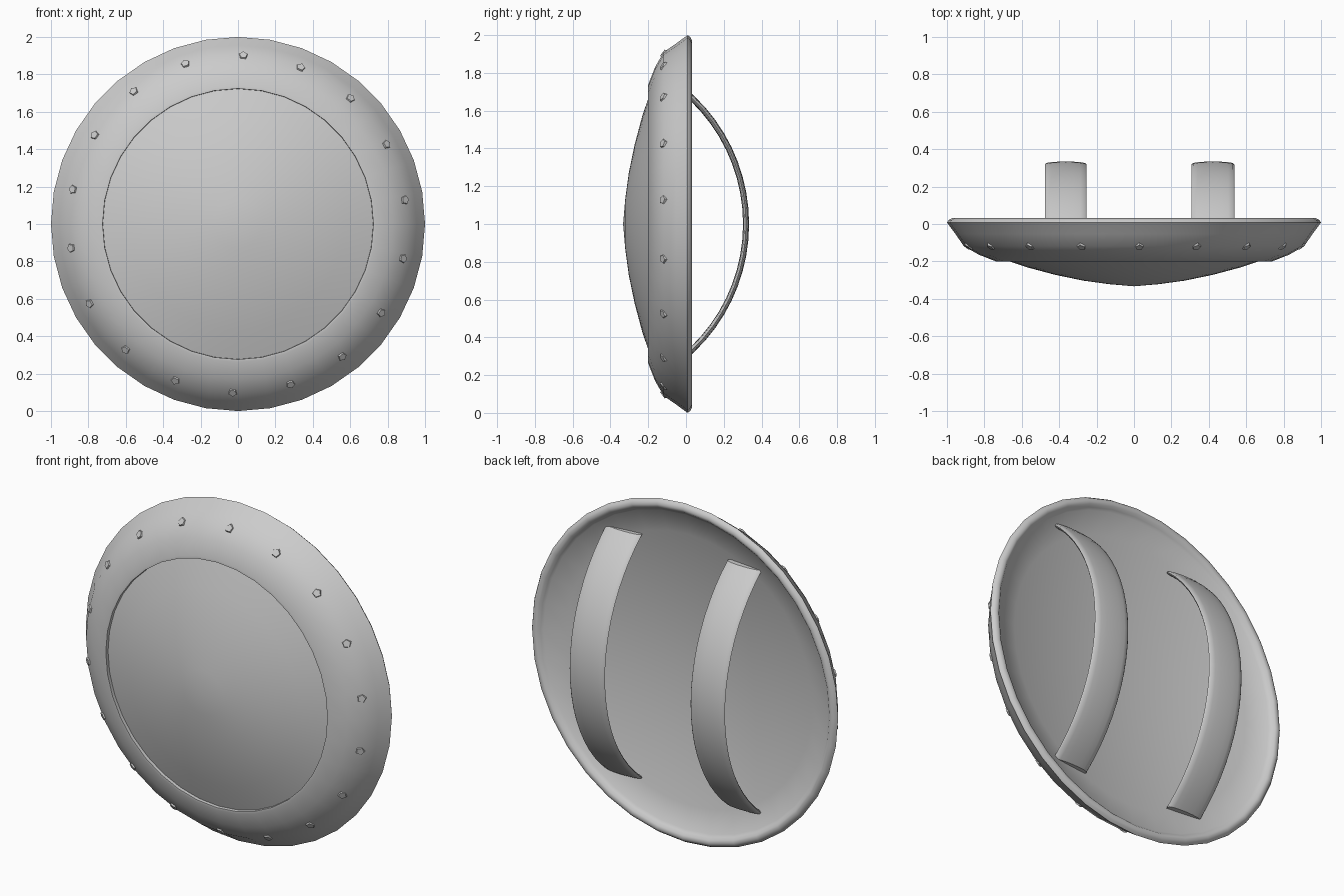
import bpy, bmesh, math
from mathutils import Vector, Matrix

if "Cube" in bpy.data.objects:
    bpy.data.objects.remove(bpy.data.objects["Cube"])

CENTRE = Vector((0, 0, 1))


def finish(name, bm, angle=35):
    bmesh.ops.recalc_face_normals(bm, faces=bm.faces[:])
    me = bpy.data.meshes.new(name)
    bm.to_mesh(me)
    bm.free()
    ob = bpy.data.objects.new(name, me)
    bpy.context.collection.objects.link(ob)
    bpy.ops.object.select_all(action='DESELECT')
    ob.select_set(True)
    bpy.context.view_layer.objects.active = ob
    bpy.ops.object.shade_smooth_by_angle(angle=math.radians(angle))
    return ob


def lathe(name, profile, sides, angle=35):
    """Spin (radius, y) points about the shield's front-back axis."""
    bm = bmesh.new()
    rings = []
    for r, y in profile:
        if r == 0:
            rings.append([bm.verts.new(CENTRE + Vector((0, y, 0)))])
        else:
            rings.append([bm.verts.new(CENTRE + Vector((
                r * math.sin(2 * math.pi * i / sides), y,
                r * math.cos(2 * math.pi * i / sides)))) for i in range(sides)])
    for a, b in zip(rings, rings[1:]):
        for i in range(sides):
            j = (i + 1) % sides
            quad = [a[i % len(a)], a[j % len(a)], b[j % len(b)], b[i % len(b)]]
            bm.faces.new(list(dict.fromkeys(quad)))
    return finish(name, bm, angle)


# Shield body: curved outer band, rounded rim and shallow hollow back
back = [(r, -0.125 + 0.125 * (r / 0.93) ** 2)
        for r in (0.93, 0.8, 0.68, 0.55, 0.41, 0.27, 0.13, 0)]
lathe("shield_body", [(0.722, -0.17), (0.724, -0.2), (0.738, -0.2), (0.83, -0.164),
                      (0.91, -0.118), (0.955, -0.053), (1.0, 0.008), (0.99, 0.022),
                      (0.972, 0.031), (0.955, 0.025), (0.942, 0.012)] + back, 36, 50)

# Front dome, set inside the band
lathe("front_dome", [(0.724, -0.18), (0.57, -0.232), (0.42, -0.272),
                     (0.27, -0.303), (0.13, -0.322), (0, -0.333)], 48)

# Low pentagonal rivets around the band
bm = bmesh.new()
for k in range(18):
    t = math.radians(88.2 - 20 * k)
    out = Vector((math.cos(t), 0, math.sin(t)))
    normal = (out * 0.6 + Vector((0, -0.8, 0))).normalized()
    side = Vector((0, 1, 0)).cross(out).normalized()
    up = normal.cross(side)
    m = Matrix((side, up, normal)).transposed().to_4x4()
    m.translation = CENTRE + out * 0.9 + Vector((0, -0.118, 0)) - normal * 0.004
    bmesh.ops.create_cone(bm, cap_ends=True, segments=5, radius1=0.034,
                          radius2=0.022, depth=0.028, matrix=m)
finish("rivets", bm, 20)


def strap(name, x, width):
    """Flattened oval swept along an arc, ends cut level."""
    bm = bmesh.new()
    R, n, m = 0.92, 20, 16
    cy = 0.318 - R
    end = math.asin(0.72 / R)
    rings = []
    for i in range(n + 1):
        a = -end + 2 * end * i / n
        ring = []
        for k in range(m):
            s = 2 * math.pi * k / m
            u = math.cos(s) * width / 2
            v = math.copysign(abs(math.sin(s)) ** 0.7, math.sin(s)) * 0.016
            if i in (0, n):
                off = Vector((u, v / math.cos(a), 0))
            else:
                off = Vector((u, v * math.cos(a), v * math.sin(a)))
            ring.append(bm.verts.new(CENTRE + off + Vector(
                (x, cy + R * math.cos(a), R * math.sin(a)))))
        rings.append(ring)
    for p, q in zip(rings, rings[1:]):
        for k in range(m):
            j = (k + 1) % m
            bm.faces.new((p[k], p[j], q[j], q[k]))
    bm.faces.new(rings[0])
    bm.faces.new(rings[-1])
    return finish(name, bm, 40)


# Arm straps behind the shield
strap("left_strap", -0.365, 0.224)
strap("right_strap", 0.422, 0.23)
